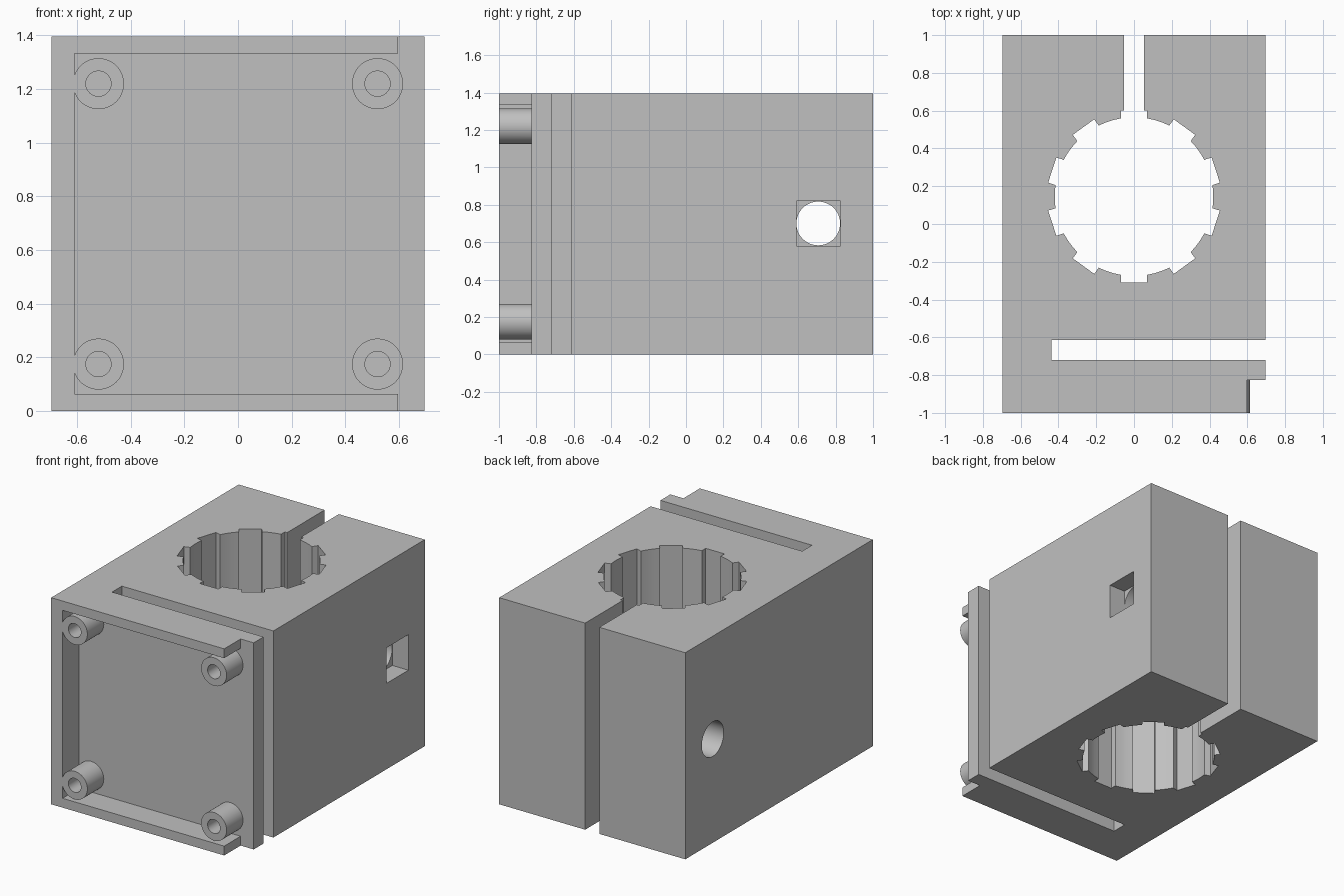
import bpy, bmesh, math
from mathutils import Matrix, Vector

if "Cube" in bpy.data.objects:
    bpy.data.objects.remove(bpy.data.objects["Cube"])

WIDTH, HEIGHT = 1.39, 1.395
HALF = WIDTH / 2
FLOOR_Y = -0.825          # floor of the front recess

grey = bpy.data.materials.new("plain grey")
grey.use_nodes = True
COLOUR = (0.53, 0.53, 0.53, 1)
grey.diffuse_color = COLOUR
grey.node_tree.nodes["Principled BSDF"].inputs["Base Color"].default_value = COLOUR


def new_object(name, bm):
    bmesh.ops.recalc_face_normals(bm, faces=bm.faces)
    mesh = bpy.data.meshes.new(name)
    bm.to_mesh(mesh)
    bm.free()
    mesh.materials.append(grey)
    obj = bpy.data.objects.new(name, mesh)
    bpy.context.collection.objects.link(obj)
    return obj


def box(name, x, y, z):
    bm = bmesh.new()
    bounds = (x, y, z)
    size = [b - a for a, b in bounds]
    mid = Vector([(a + b) / 2 for a, b in bounds])
    bmesh.ops.create_cube(bm, size=1, matrix=Matrix.Translation(mid) @ Matrix.Diagonal((*size, 1)))
    return new_object(name, bm)


def cylinder(name, radius, start, end, sides=48):
    bm = bmesh.new()
    a, b = Vector(start), Vector(end)
    turn = (b - a).to_track_quat('Z', 'Y').to_matrix().to_4x4()
    bmesh.ops.create_cone(bm, cap_ends=True, segments=sides, radius1=radius, radius2=radius,
                          depth=(b - a).length, matrix=Matrix.Translation((a + b) / 2) @ turn)
    return new_object(name, bm)


def combine(target, tool, operation='DIFFERENCE'):
    mod = target.modifiers.new("combine", 'BOOLEAN')
    mod.object, mod.operation, mod.solver = tool, operation, 'EXACT'
    bpy.context.view_layer.objects.active = target
    bpy.ops.object.modifier_apply(modifier=mod.name)
    bpy.data.objects.remove(tool)


def splined_bore(name, y, inner, outer, half_width, count=10, steps=3):
    """Round bore with square grooves spaced evenly around it."""
    bm = bmesh.new()
    pitch = math.tau / count
    edge = math.asin(half_width / inner)
    points = []
    for i in range(count):
        a = i * pitch - math.pi / 2
        out = Vector((math.cos(a), math.sin(a)))
        side = Vector((-out.y, out.x)) * half_width
        points += [out * outer - side, out * outer + side]
        for s in range(steps + 1):
            t = a + edge + (pitch - 2 * edge) * s / steps
            points.append(Vector((math.cos(t), math.sin(t))) * inner)
    face = bm.faces.new([bm.verts.new((p.x, p.y + y, -0.1)) for p in points])
    made = bmesh.ops.extrude_face_region(bm, geom=[face])["geom"]
    bmesh.ops.translate(bm, vec=(0, 0, HEIGHT + 0.2),
                        verts=[v for v in made if isinstance(v, bmesh.types.BMVert)])
    return new_object(name, bm)


# Main block
body = box("clamp_body", (-HALF, HALF), (-1, 1), (0, HEIGHT))
through = (-0.1, HEIGHT + 0.1)

# Front recess, open on the left, with the rim stopping short of that side
combine(body, box("recess", (-0.61, 0.9), (-1.1, FLOOR_Y), (0.063, HEIGHT - 0.063)))
combine(body, box("rim_end", (0.597, 0.9), (-1.1, FLOOR_Y), through))

# Plate slot, clamping gap and grooved bore
combine(body, box("slot", (-0.437, 0.9), (-0.72, -0.615), through))
combine(body, splined_bore("bore", 0.145, 0.42, 0.455, 0.07))
combine(body, box("gap", (-0.053, 0.053), (0.4, 1.1), through))

# Clamp bolt hole with a shallow square nut pocket
combine(body, cylinder("bolt_hole", 0.117, (-0.9, 0.707, 0.7), (0.9, 0.707, 0.7)))
combine(body, box("nut_pocket", (HALF - 0.12, 0.9), (0.59, 0.825), (0.58, 0.82)))

# Hollow screw posts in the recess corners
for x in (-0.52, 0.52):
    for z in (0.175, HEIGHT - 0.175):
        combine(body, cylinder("post", 0.095, (x, -1, z), (x, FLOOR_Y + 0.02, z)), 'UNION')
        combine(body, cylinder("screw_hole", 0.047, (x, -1.1, z), (x, FLOOR_Y, z)))

bpy.ops.object.select_all(action='DESELECT')
body.select_set(True)
bpy.context.view_layer.objects.active = body
bpy.ops.object.shade_smooth_by_angle(angle=math.radians(30))
